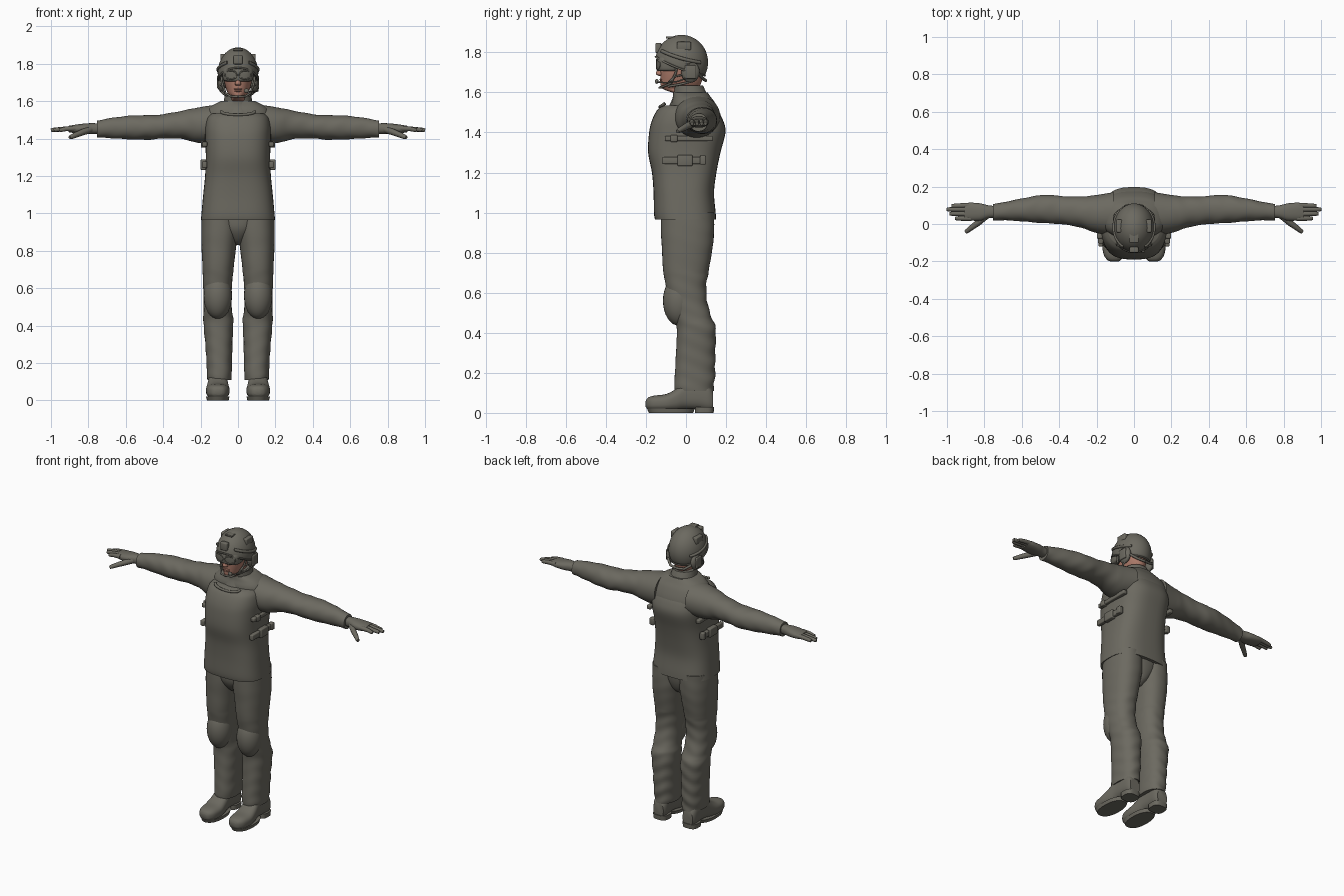
import bpy, bmesh, math
from mathutils import Vector

def material(name, rgb):
    m = bpy.data.materials.new(name)
    m.diffuse_color = (*rgb, 1)
    return m

CLOTH = material("olive grey", (0.15, 0.143, 0.118))
SKIN = material("skin", (0.42, 0.2, 0.145))

def finish(bm, name, mat, mirror):
    bmesh.ops.recalc_face_normals(bm, faces=bm.faces[:])
    me = bpy.data.meshes.new(name)
    bm.to_mesh(me)
    bm.free()
    ob = bpy.data.objects.new(name, me)
    bpy.context.collection.objects.link(ob)
    me.materials.append(mat)
    if mirror:
        ob.modifiers.new("mirror", 'MIRROR').use_mirror_merge = False
    return ob

def catmull(p, t):
    i = min(int(t), len(p) - 2)
    f = t - i
    a, b, c, d = p[max(i - 1, 0)], p[i], p[i + 1], p[min(i + 2, len(p) - 1)]
    return [0.5 * (2*q + (r - o)*f + (2*o - 5*q + 4*r - s)*f*f + (3*q - o - 3*r + s)*f**3)
            for o, q, r, s in zip(a, b, c, d)]

def loft(name, axis, rings, mat=CLOTH, mirror=False, power=2.3, n=40, sub=5, fold=None):
    """Rings are (position on axis, u min, u max, v min, v max), rounded and smoothly joined.
    fold(position, angle) scales the section for cloth wrinkles."""
    bm = bmesh.new()
    loops = []
    for k in range((len(rings) - 1) * sub + 1):
        w, u0, u1, v0, v1 = catmull(rings, k / sub)
        loop = []
        for j in range(n):
            a = 2 * math.pi * j / n
            c, s = math.cos(a), math.sin(a)
            g = 1 + (fold(w, a) if fold else 0)
            u = (u0 + u1) / 2 + (u1 - u0) / 2 * g * math.copysign(abs(c) ** (2 / power), c)
            v = (v0 + v1) / 2 + (v1 - v0) / 2 * g * math.copysign(abs(s) ** (2 / power), s)
            loop.append(bm.verts.new({'x': (w, u, v), 'y': (u, w, v), 'z': (u, v, w)}[axis]))
        loops.append(loop)
    for l0, l1 in zip(loops, loops[1:]):
        for j in range(n):
            bm.faces.new((l0[j], l0[(j + 1) % n], l1[(j + 1) % n], l1[j]))
    bm.faces.new(loops[0])
    bm.faces.new(loops[-1])
    return finish(bm, name, mat, mirror)

def box(name, centre, size, mirror=False, bevel=0.006):
    bm = bmesh.new()
    bmesh.ops.create_cube(bm, size=1)
    for v in bm.verts:
        v.co = Vector(centre) + v.co * Vector(size)
    bmesh.ops.bevel(bm, geom=bm.edges[:], offset=bevel, segments=3, affect='EDGES', profile=0.5)
    return finish(bm, name, CLOTH, mirror)

def ball(name, centre, radii, mat=CLOTH, mirror=False):
    bm = bmesh.new()
    bmesh.ops.create_uvsphere(bm, u_segments=28, v_segments=16, radius=1)
    for v in bm.verts:
        v.co = Vector(centre) + v.co * Vector(radii)
    return finish(bm, name, mat, mirror)

def tube(name, points, radius, mirror=False, taper=1.0):
    cu = bpy.data.curves.new(name, 'CURVE')
    cu.dimensions = '3D'
    cu.bevel_depth, cu.bevel_resolution, cu.use_fill_caps = radius, 3, True
    sp = cu.splines.new('POLY')
    sp.points.add(len(points) - 1)
    for i, p in enumerate(points):
        sp.points[i].co = (*p, 1)
        sp.points[i].radius = 1 + (taper - 1) * i / (len(points) - 1)
    cu.materials.append(CLOTH)
    ob = bpy.data.objects.new(name, cu)
    bpy.context.collection.objects.link(ob)
    if mirror:
        ob.modifiers.new("mirror", 'MIRROR')

# Trousers: two legs with wrinkled shins, joined by a seat
def leg_fold(z, a):
    amount = 0.028 if z < 0.45 else 0.018 if z < 0.7 else 0.004
    return amount * math.sin(z * 75 + 2 * math.sin(a * 2)) * (0.6 + 0.4 * math.sin(a))

loft("trouser_leg", 'z', [
    (1.00, .000, .193, -.125, .140), (.90, .000, .196, -.125, .140), (.82, .010, .195, -.120, .132),
    (.72, .022, .190, -.115, .115), (.64, .030, .187, -.102, .102), (.56, .035, .184, -.085, .105),
    (.48, .032, .184, -.060, .126), (.42, .025, .185, -.046, .148), (.30, .030, .175, -.050, .146),
    (.20, .032, .168, -.055, .145), (.14, .033, .166, -.058, .140), (.11, .036, .163, -.055, .138)],
    mirror=True, sub=8, fold=leg_fold)
loft("trouser_seat", 'z', [(1.0, -.15, .15, -.12, .135), (.92, -.11, .11, -.115, .125),
     (.86, -.05, .05, -.08, .10), (.83, -.02, .02, -.04, .06)])
ball("knee_pad", (.108, -.035, .56), (.076, .080, .125), mirror=True)

# Boots with sole and heel
loft("boot", 'y', [
    (-.201, .085, .125, .030, .060), (-.19, .068, .145, .018, .076), (-.16, .052, .163, .010, .086),
    (-.10, .045, .171, .008, .094), (-.05, .050, .166, .010, .120), (.00, .056, .158, .018, .160),
    (.06, .058, .156, .018, .170), (.11, .060, .152, .010, .150), (.135, .070, .142, .015, .110)],
    mirror=True, power=2.6)
loft("boot_sole", 'z', [(0, .050, .166, -.185, .035), (.022, .045, .171, -.195, .045)],
     mirror=True, sub=1)
loft("boot_heel", 'z', [(0, .058, .155, .045, .138), (.03, .056, .157, .045, .140)],
     mirror=True, sub=1, power=3)

# Vest body, hem and the shoulders with collar above it
loft("vest", 'z', [
    (.965, -.198, .198, -.155, .150), (1.00, -.195, .195, -.160, .148), (1.10, -.186, .186, -.162, .140),
    (1.20, -.176, .176, -.170, .152), (1.30, -.172, .172, -.189, .172), (1.40, -.176, .176, -.184, .197),
    (1.46, -.176, .176, -.170, .185), (1.51, -.165, .165, -.145, .155), (1.535, -.140, .140, -.118, .125)],
    power=2.8, n=56)
loft("shoulders", 'z', [
    (1.40, -.17, .17, -.09, .185), (1.48, -.18, .18, -.08, .175), (1.54, -.172, .172, -.075, .15),
    (1.575, -.140, .140, -.065, .125), (1.60, -.092, .092, -.062, .108)], power=2.5)
loft("collar", 'z', [(1.53, -.095, .095, -.085, .115), (1.57, -.085, .085, -.068, .110),
     (1.60, -.076, .076, -.065, .100), (1.635, -.070, .070, -.068, .085)], power=2.1)
tube("vest_neckline", [(.09 * math.sin(a), -.105 - .025 * math.cos(a), 1.545 - .018 * math.cos(a))
     for a in [math.pi * (i / 12 - .5) for i in range(13)]], .008)

# Side straps and buckles
box("lower_side_strap", (.178, -.010, 1.26), (.026, .22, .036), True)
box("side_buckle", (.185, -.005, 1.26), (.030, .075, .056), True)
box("strap_end", (.182, .085, 1.262), (.030, .030, .046), True)
box("upper_side_strap", (.178, .015, 1.37), (.028, .24, .026), True)
box("upper_strap_buckle", (.184, -.06, 1.37), (.030, .035, .036), True)

# Sleeves and cuffs
def sleeve_fold(x, a):
    return 0.016 * math.sin(x * 60 + 2 * math.sin(a * 2 + 1)) if x > .22 else 0

loft("sleeve", 'x', [
    (.11, -.060, .170, 1.38, 1.582), (.20, -.048, .155, 1.375, 1.568), (.30, -.015, .146, 1.398, 1.548),
    (.40, .000, .150, 1.400, 1.530), (.47, .004, .156, 1.394, 1.525), (.55, .010, .146, 1.394, 1.524),
    (.65, .018, .126, 1.400, 1.514), (.72, .020, .112, 1.405, 1.502), (.755, .020, .106, 1.405, 1.495)],
    mirror=True, fold=sleeve_fold, power=2.1, sub=6)

# Gloved hands
loft("glove_palm", 'x', [
    (.73, .035, .095, 1.425, 1.480), (.78, .030, .100, 1.424, 1.482), (.82, .018, .110, 1.424, 1.480),
    (.87, .018, .114, 1.428, 1.474), (.905, .022, .110, 1.434, 1.468)], mirror=True)
for i, (y0, y1, tip) in enumerate([(.030, .030, .955), (.054, .055, .985), (.078, .078, 1.0), (.100, .097, .975)]):
    tube(f"finger_{i + 1}", [(.87, y0, 1.454), (.92, (y0 + y1) / 2, 1.452), (tip - .015, y1, 1.447),
         (tip - .004, y1, 1.445), (tip, y1, 1.444)], .0145, True, .6)
tube("thumb", [(.79, .045, 1.448), (.835, .005, 1.432), (.87, -.020, 1.418), (.893, -.038, 1.408),
     (.900, -.043, 1.405)], .019, True, .5)

# Head and face
loft("head", 'z', [
    (1.60, -.045, .045, -.070, .060), (1.618, -.036, .036, -.118, .060), (1.635, -.050, .050, -.126, .070),
    (1.66, -.062, .062, -.126, .080), (1.70, -.072, .072, -.128, .088), (1.75, -.076, .076, -.130, .092),
    (1.80, -.070, .070, -.115, .080)], SKIN, power=2.1)
loft("nose", 'z', [(1.683, -.010, .010, -.136, -.11), (1.692, -.017, .017, -.150, -.11),
     (1.71, -.011, .011, -.146, -.11), (1.74, -.008, .008, -.135, -.11)], SKIN)
ball("upper_lip", (0, -.124, 1.664), (.024, .009, .005), SKIN)
ball("lower_lip", (0, -.123, 1.655), (.020, .009, .006), SKIN)

# Helmet shell: a dome whose rim drops from brow to nape
def dome(a, t):
    back = (1 - math.cos(a)) / 2
    rim = 1.778 - .040 * math.sin(a) ** 2 - .093 * back ** 2
    th = t * math.acos((rim - 1.75) / .137)
    return Vector((.108 * math.sin(th) * math.sin(a), -.022 - .132 * math.sin(th) * math.cos(a),
                   1.75 + .137 * math.cos(th)))

bm = bmesh.new()
N, M = 48, 16
rows = [[bm.verts.new(dome(2 * math.pi * j / N, i / M)) for j in range(N)] for i in range(1, M + 1)]
top = bm.verts.new(dome(0, 0))
for j in range(N):
    k = (j + 1) % N
    bm.faces.new((top, rows[0][j], rows[0][k]))
    for r0, r1 in zip(rows, rows[1:]):
        bm.faces.new((r0[j], r1[j], r1[k], r0[k]))
shell = finish(bm, "helmet_shell", CLOTH, False)
shell.modifiers.new("thickness", 'SOLIDIFY').thickness = .012

# Helmet fittings
tube("helmet_rim", [dome(2 * math.pi * j / 40, 1) for j in range(41)], .005)
tube("helmet_rail", [dome(math.radians(a), .78) for a in range(35, 136, 10)], .009, True)
box("helmet_side_pad", (.079, -.010, 1.832), (.030, .070, .042), True)
box("helmet_front_mount", (0, -.138, 1.822), (.048, .030, .050))
box("helmet_top_pad", (0, -.070, 1.874), (.050, .060, .012), bevel=.004)

# Goggles with a side strap
loft("goggle_frame", 'z', [(1.706, -.066, .066, -.138, -.02), (1.715, -.080, .080, -.146, -.02),
     (1.755, -.084, .084, -.148, -.02), (1.775, -.080, .080, -.142, -.02)], power=2.8)
for s in (-1, 1):
    tube("goggle_lens_edge", [(s * (.038 + .032 * math.cos(a)), -.146 + .018 * max(0, math.cos(a)),
         1.74 + .023 * math.sin(a)) for a in [math.pi * i / 8 for i in range(17)]], .004)
tube("goggle_strap", [(.080, -.07, 1.745), (.095, -.03, 1.75), (.098, .02, 1.75)], .012, True)

# Headset, chin straps and microphone
ball("ear_cup", (.088, .022, 1.702), (.024, .046, .054), mirror=True)
box("ear_cup_cover", (.104, .022, 1.702), (.018, .056, .068), True)
tube("front_chin_strap", [(.092, -.045, 1.755), (.086, -.050, 1.70), (.070, -.075, 1.645),
     (.040, -.122, 1.626), (0, -.132, 1.624)], .006, True)
tube("rear_chin_strap", [(.090, .060, 1.70), (.092, .030, 1.655), (.078, -.030, 1.640),
     (.058, -.090, 1.630)], .006, True)
tube("cheek_strap", [(.096, -.01, 1.69), (.078, -.06, 1.678), (.068, -.085, 1.650)], .005, True)
tube("nape_strap", [(.085, .065, 1.69), (.050, .090, 1.665), (0, .098, 1.66)], .008, True)
tube("mic_boom", [(.108, .01, 1.675), (.106, -.04, 1.655), (.085, -.10, 1.648), (.050, -.145, 1.652)], .004)
ball("mic_tip", (.045, -.146, 1.655), (.014, .009, .012))

# Smooth shading with sharp hems and caps
bpy.ops.object.select_all(action='DESELECT')
for ob in bpy.data.objects:
    if ob.type == 'MESH':
        ob.select_set(True)
        bpy.context.view_layer.objects.active = ob
bpy.ops.object.shade_smooth_by_angle(angle=math.radians(40))
